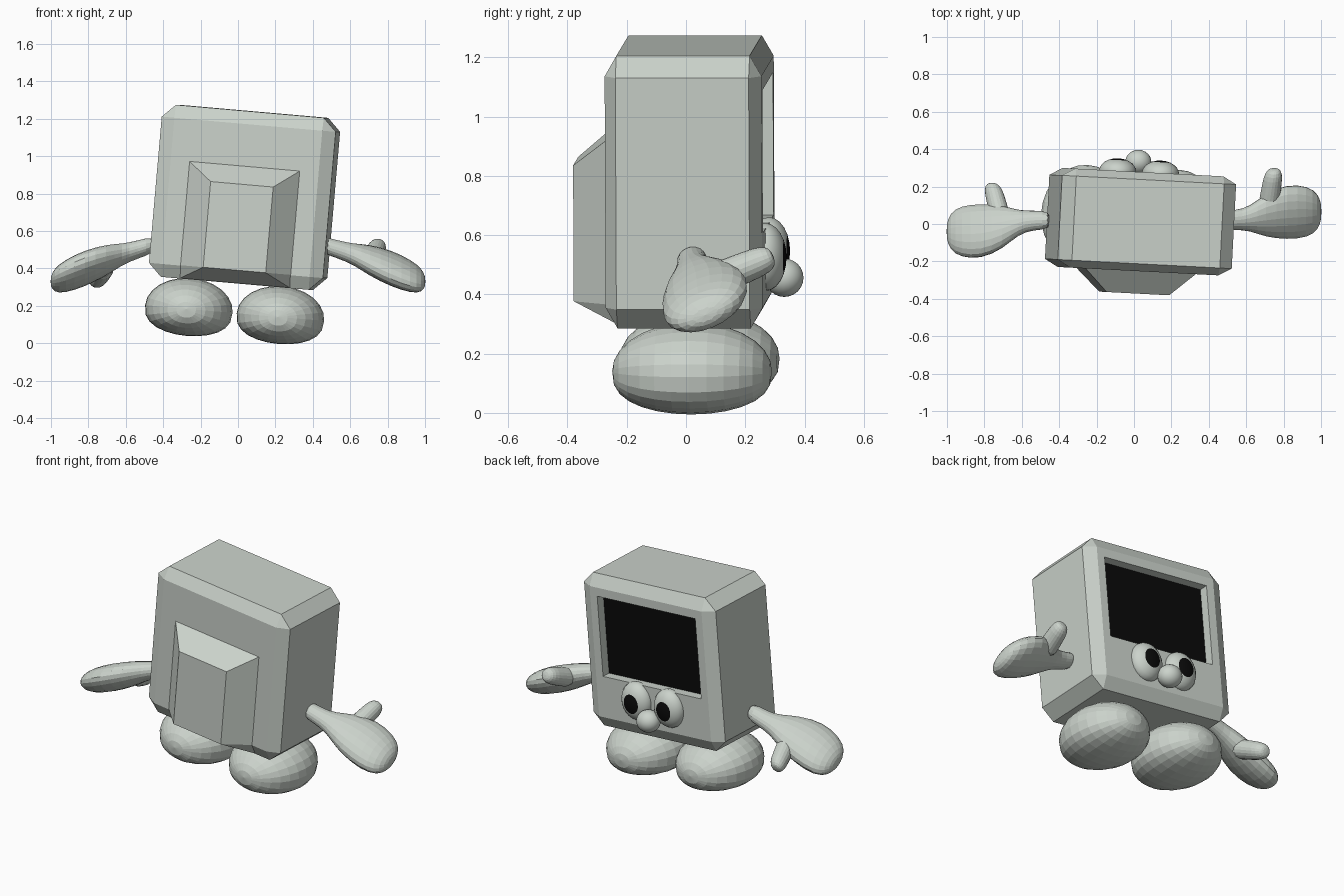
import bpy, bmesh, math
from mathutils import Matrix, Vector

cube = bpy.data.objects.get("Cube")
if cube:
    bpy.data.objects.remove(cube, do_unlink=True)


def material(name, rgb):
    m = bpy.data.materials.new(name)
    m.use_nodes = True
    m.diffuse_color = (*rgb, 1)
    bsdf = next(n for n in m.node_tree.nodes if n.type == 'BSDF_PRINCIPLED')
    bsdf.inputs["Base Color"].default_value = (*rgb, 1)
    return m


GREY = material("pale_grey", (0.60, 0.65, 0.60))
BLACK = material("black", (0.003, 0.003, 0.003))

# Frame of the slightly tilted and turned body
LEAN = (Matrix.Translation((0.035, 0.0125, 0.78))
        @ Matrix.Rotation(math.radians(-3), 4, 'Z')
        @ Matrix.Rotation(math.radians(5), 4, 'Y'))


def finish(name, bm, matrix=None, smooth=False):
    bmesh.ops.recalc_face_normals(bm, faces=bm.faces)
    for f in bm.faces:
        f.smooth = smooth
    me = bpy.data.meshes.new(name)
    bm.to_mesh(me)
    bm.free()
    me.materials.append(GREY)
    me.materials.append(BLACK)
    ob = bpy.data.objects.new(name, me)
    if matrix:
        ob.matrix_world = matrix
    bpy.context.collection.objects.link(ob)
    return ob


# Bevelled case with a recessed screen on the +y side
bm = bmesh.new()
bmesh.ops.create_cube(bm, size=1)
bmesh.ops.bevel(bm, geom=bm.edges[:], offset=0.075, segments=1, affect='EDGES')
bmesh.ops.scale(bm, vec=(0.935, 0.53, 0.923), verts=bm.verts)
bm.normal_update()
panel = max(bm.faces, key=lambda f: f.calc_center_median().y)
bmesh.ops.inset_individual(bm, faces=[panel], thickness=0.05)
for v in panel.verts:
    v.co.x = math.copysign(0.348, v.co.x)
    v.co.z = 0.34 if v.co.z > 0 else -0.143
glass = bmesh.ops.extrude_discrete_faces(bm, faces=[panel])["faces"][0]
bmesh.ops.translate(bm, vec=(0, -0.055, 0), verts=glass.verts[:])
glass.material_index = 1
finish("body_case", bm, LEAN)

# Tapered housing on the opposite side
bm = bmesh.new()
for s in (-1, 1):
    for p in ((0.296, -0.265, 0.167), (0.168, -0.385, 0.07), (0.168, -0.385, -0.39),
              (0.296, -0.265, -0.39), (0.296, -0.225, -0.46), (0.296, -0.2, 0.167)):
        bm.verts.new((s * p[0], p[1], p[2]))
bmesh.ops.convex_hull(bm, input=bm.verts[:])
bmesh.ops.dissolve_limit(bm, angle_limit=0.02, verts=bm.verts[:], edges=bm.edges[:])
finish("tube_housing", bm, LEAN)


def ball(name, centre, radii, u=24, v=12, pupil=False, smooth=True, shape=None):
    """Ellipsoid whose pole points along +y."""
    bm = bmesh.new()
    bmesh.ops.create_uvsphere(bm, u_segments=u, v_segments=v, radius=1)
    bm.transform(Matrix.Rotation(-math.pi / 2, 4, 'X'))
    for f in bm.faces:
        if pupil and f.calc_center_median().y > 0.86:
            f.material_index = 1
    for vert in bm.verts:
        if shape:
            vert.co = shape(vert.co)
        vert.co = Vector(a * b for a, b in zip(vert.co, radii)) + Vector(centre)
    return finish(name, bm, LEAN, smooth)


def flatten_sole(co):
    if co.z < 0:
        co.z = -0.88 * abs(co.z) ** 0.75
    return co


# Eyes, nose and feet
for side, s in (("left", 1), ("right", -1)):
    ball(side + "_eye", (0.115 * s, 0.262, -0.245), (0.1, 0.07, 0.115), pupil=True)
    ball(side + "_foot", (0.246 * s, 0.018, -0.62), (0.235, 0.27, 0.165),
         u=24, v=14, smooth=False, shape=flatten_sole)
ball("nose", (0, 0.318, -0.325), (0.07, 0.065, 0.065))


def loft(name, stations, u, v):
    """Tube of elliptical rings: each station is (centre, half width, half thickness)."""
    bm = bmesh.new()
    n, rings = 10, []
    for c, w, t in stations:
        angles = [2 * math.pi * i / n for i in range(n)]
        rings.append([bm.verts.new(Vector(c) + u * w * math.cos(a) + v * t * math.sin(a))
                      for a in angles])
    for a, b in zip(rings, rings[1:]):
        for i in range(n):
            bm.faces.new((a[i], a[(i + 1) % n], b[(i + 1) % n], b[i]))
    bm.faces.new(rings[0])
    bm.faces.new(rings[-1])
    ob = finish(name, bm)
    ob.modifiers.new("round", 'SUBSURF').levels = 1
    ob.modifiers["round"].render_levels = 1


# Mitten hands: distance out, height, palm offset share, half width, half thickness
ARM = ((0.44, 0.53, 0, 0.055, 0.05), (0.54, 0.50, 0, 0.055, 0.05),
       (0.62, 0.475, 0.2, 0.07, 0.06), (0.70, 0.445, 0.6, 0.13, 0.08),
       (0.82, 0.40, 1, 0.168, 0.09), (0.93, 0.355, 1, 0.155, 0.08),
       (0.985, 0.335, 1, 0.11, 0.055), (1.003, 0.33, 1, 0.04, 0.02))


def hand(side, s, palm_y, tilt, base, tip):
    u = Vector((0, math.cos(tilt), math.sin(tilt)))
    v = Vector((0, -math.sin(tilt), math.cos(tilt)))
    loft(side + "_hand", [((s * x, 0.02 + k * (palm_y - 0.02), z), w, t)
                          for x, z, k, w, t in ARM], u, v)
    base, tip = Vector(base), Vector(tip)
    across = Vector((1, 0, 0))
    up = (tip - base).cross(across).normalized()
    loft(side + "_thumb", [(base.lerp(tip, f), r, r) for f, r in
                           ((0, 0.065), (0.4, 0.055), (0.75, 0.055), (0.94, 0.042), (1, 0.02))],
         across, up)


hand("left", 1, 0.065, math.radians(22), (0.72, 0.10, 0.45), (0.75, 0.295, 0.53))
hand("right", -1, -0.04, math.radians(-22), (-0.71, 0.02, 0.41), (-0.76, 0.215, 0.325))
